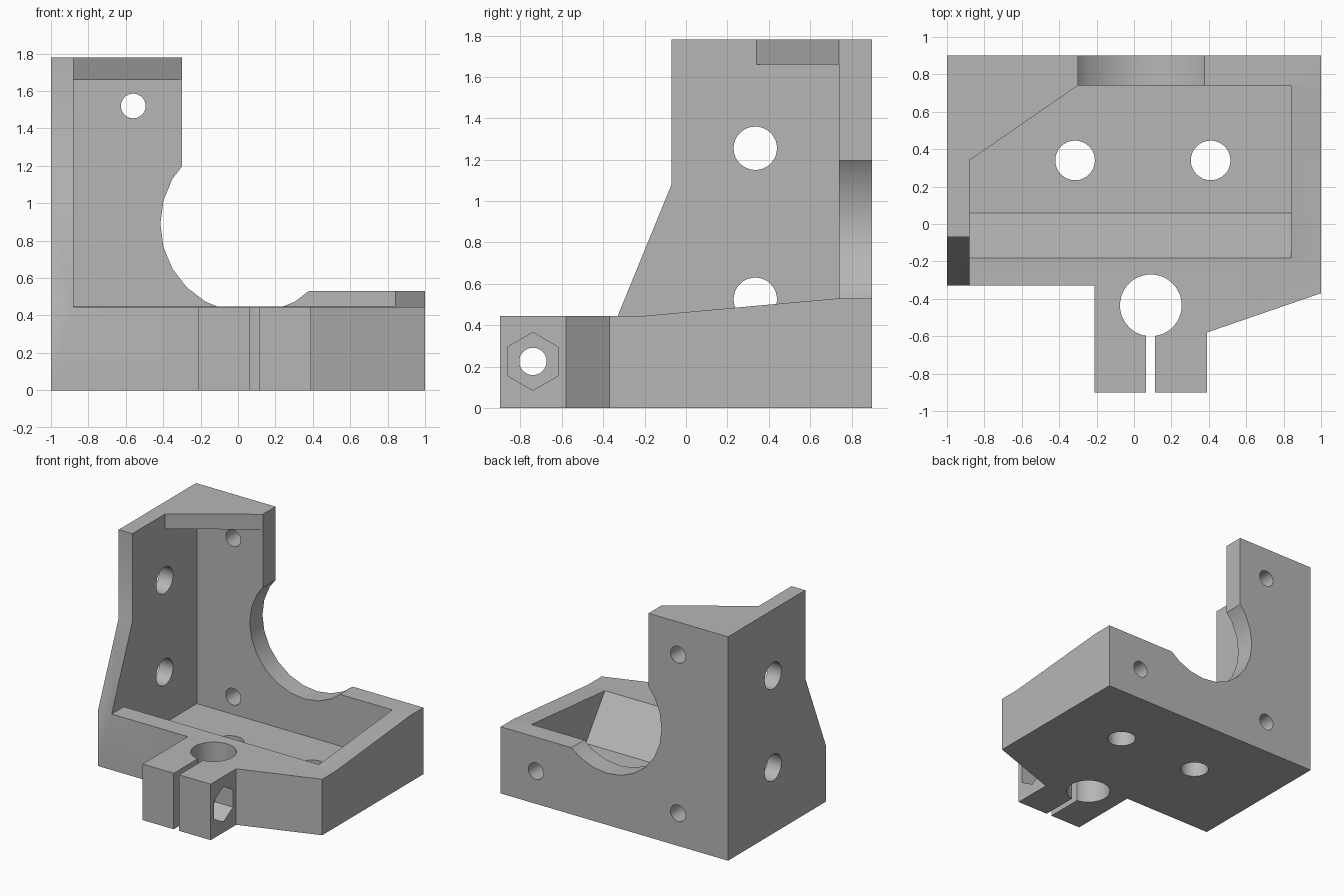
import bpy, bmesh, math

old = bpy.data.objects.get("Cube")
if old:
    bpy.data.objects.remove(old, do_unlink=True)

grey = bpy.data.materials.new("plain grey")
grey.use_nodes = True
grey.diffuse_color = (0.47, 0.47, 0.47, 1)
grey.node_tree.nodes["Principled BSDF"].inputs["Base Color"].default_value = (0.47, 0.47, 0.47, 1)


def prism(name, points, axis, lo, hi):
    """Extrude a 2D outline along an axis from lo to hi."""
    place = {"x": lambda a, b, t: (t, a, b),
             "y": lambda a, b, t: (a, t, b),
             "z": lambda a, b, t: (a, b, t)}[axis]
    bm = bmesh.new()
    ends = [[bm.verts.new(place(a, b, t)) for a, b in points] for t in (lo, hi)]
    bm.faces.new(ends[0])
    bm.faces.new(ends[1])
    n = len(points)
    for i in range(n):
        j = (i + 1) % n
        bm.faces.new((ends[0][i], ends[0][j], ends[1][j], ends[1][i]))
    bmesh.ops.recalc_face_normals(bm, faces=bm.faces)
    mesh = bpy.data.meshes.new(name)
    bm.to_mesh(mesh)
    bm.free()
    mesh.materials.append(grey)
    ob = bpy.data.objects.new(name, mesh)
    bpy.context.collection.objects.link(ob)
    return ob


def ring(a, b, radius, sides=32, start=0.0):
    return [(a + radius * math.cos(start + math.tau * i / sides),
             b + radius * math.sin(start + math.tau * i / sides)) for i in range(sides)]


def rect(a0, b0, a1, b1):
    return [(a0, b0), (a1, b0), (a1, b1), (a0, b1)]


def combine(target, tool, operation):
    mod = target.modifiers.new(operation.lower(), "BOOLEAN")
    mod.operation = operation
    mod.solver = "EXACT"
    mod.object = tool
    bpy.context.view_layer.objects.active = target
    bpy.ops.object.modifier_apply(modifier=mod.name)
    bpy.data.objects.remove(tool, do_unlink=True)


# Base tray with clamp block, trimmed to a gently sloping rim
bracket = prism("mounting_bracket", [
    (-1, -0.33), (-0.21, -0.33), (-0.21, -0.9), (0.39, -0.9),
    (0.39, -0.58), (1, -0.37), (1, 0.9), (-1, 0.9)], "z", 0, 0.7)
combine(bracket, prism("rim_trim", [
    (-1.1, 0.445), (-0.2, 0.445), (0.74, 0.53), (1.1, 0.53),
    (1.1, 1), (-1.1, 1)], "x", -1.2, 1.2), "DIFFERENCE")

# Pocket with a sloping front side
combine(bracket, prism("pocket", [
    (-0.29, 0.594), (0.06, 0.12), (0.74, 0.12), (0.74, 0.594)],
    "x", -0.88, 0.84), "DIFFERENCE")

# Upright walls and the corner gusset
combine(bracket, prism("side_wall", [
    (-0.33, 0), (0.9, 0), (0.9, 1.78), (-0.07, 1.78), (-0.07, 1.08),
    (-0.33, 0.445)], "x", -1, -0.88), "UNION")
combine(bracket, prism("back_wall", [
    (-1, 0), (1, 0), (1, 0.53), (0, 0.53), (0, 0.9), (-0.3, 0.9),
    (-0.3, 1.78), (-1, 1.78)], "y", 0.74, 0.9), "UNION")
combine(bracket, prism("corner_gusset", [
    (-1, 0.34), (-0.88, 0.34), (-0.3, 0.74), (-0.3, 0.9), (-1, 0.9)],
    "z", 1.66, 1.78), "UNION")

# Large round opening in the back wall
combine(bracket, prism("round_opening", ring(0.065, 0.89, 0.48, 24),
                       "y", 0.65, 1), "DIFFERENCE")

# Screw holes: back wall, side wall, floor
for x, z in ((-0.56, 1.52), (-0.56, 0.26), (0.69, 0.26)):
    combine(bracket, prism("back_hole", ring(x, z, 0.066), "y", 0.65, 1), "DIFFERENCE")
for z in (1.255, 0.525):
    combine(bracket, prism("side_hole", ring(0.335, z, 0.105), "x", -1.1, -0.8), "DIFFERENCE")
for x in (-0.315, 0.41):
    combine(bracket, prism("floor_hole", ring(x, 0.34, 0.106), "z", -0.1, 0.2), "DIFFERENCE")

# Rod clamp: bore, slot, cross bolt and nut recess
combine(bracket, prism("rod_bore", ring(0.09, -0.435, 0.165, 48), "z", -0.1, 0.6), "DIFFERENCE")
combine(bracket, prism("clamp_slot", rect(0.065, -1, 0.112, -0.5), "z", -0.1, 0.6), "DIFFERENCE")
combine(bracket, prism("bolt_hole", ring(-0.74, 0.225, 0.066), "x", -0.3, 0.5), "DIFFERENCE")
combine(bracket, prism("nut_recess", ring(-0.74, 0.225, 0.14, 6, math.pi / 2),
                       "x", 0.23, 0.5), "DIFFERENCE")

# Smooth round walls, keep hard edges
bpy.ops.object.select_all(action="DESELECT")
bracket.select_set(True)
bpy.context.view_layer.objects.active = bracket
bpy.ops.object.shade_smooth_by_angle(angle=math.radians(25))
weighted = bracket.modifiers.new("even_normals", "WEIGHTED_NORMAL")
weighted.keep_sharp = True
